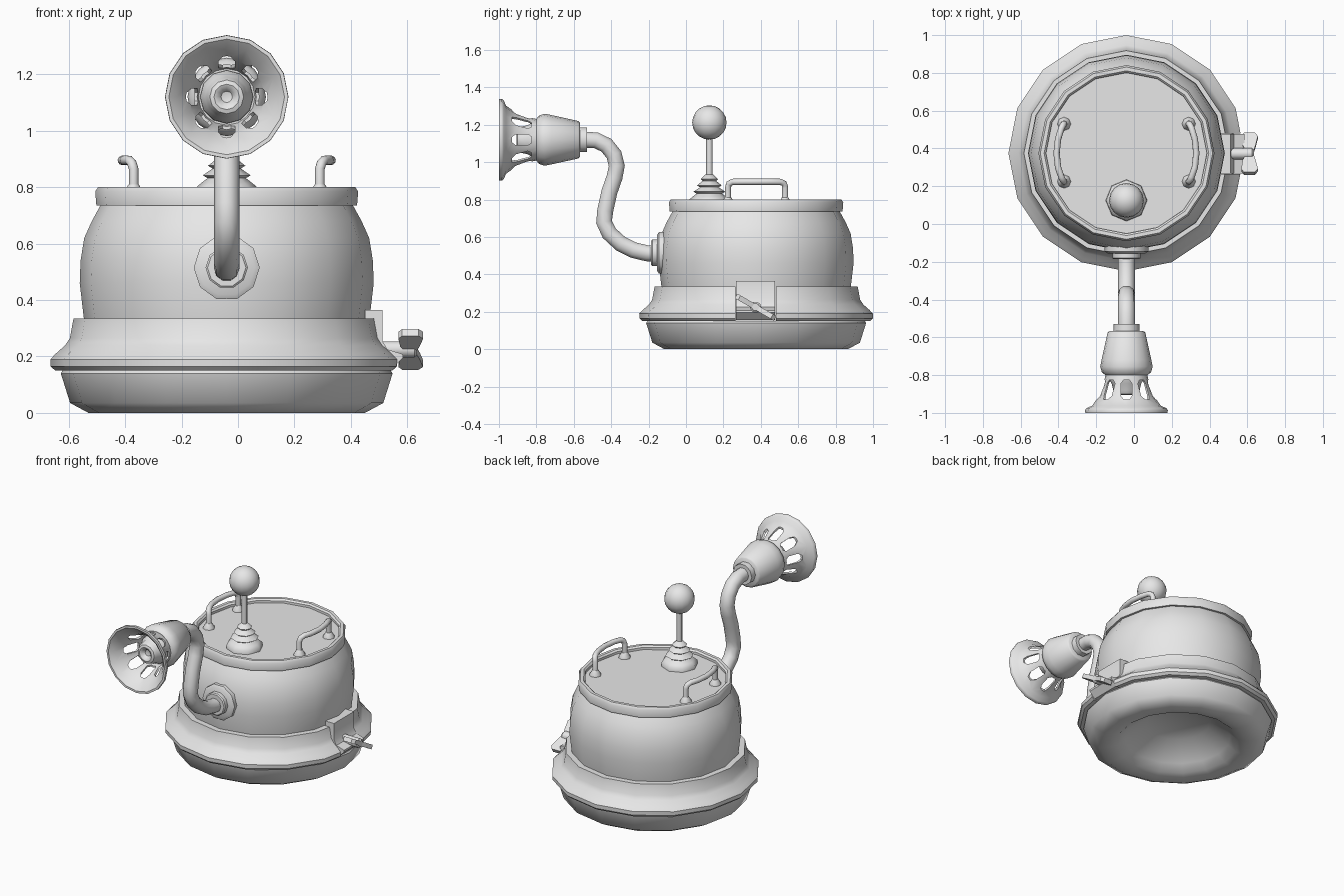
import bpy, bmesh, math
from mathutils import Vector

if "Cube" in bpy.data.objects:
    bpy.data.objects.remove(bpy.data.objects["Cube"])

CX, CY = -0.04, 0.375      # axis of the round pot
HORN_Z = 1.12              # height of the horn axis

grey = bpy.data.materials.new("plain_grey")
grey.diffuse_color = (0.8, 0.8, 0.8, 1)
grey.use_nodes = True
grey.node_tree.nodes["Principled BSDF"].inputs["Base Color"].default_value = grey.diffuse_color


def smooth(ob, angle=40):
    bpy.ops.object.select_all(action='DESELECT')
    ob.select_set(True)
    bpy.context.view_layer.objects.active = ob
    bpy.ops.object.shade_smooth_by_angle(angle=math.radians(angle))


def finish(name, bm, angle=40):
    bmesh.ops.remove_doubles(bm, verts=bm.verts, dist=1e-5)
    bmesh.ops.recalc_face_normals(bm, faces=bm.faces)
    me = bpy.data.meshes.new(name)
    bm.to_mesh(me)
    bm.free()
    me.materials.append(grey)
    ob = bpy.data.objects.new(name, me)
    bpy.context.collection.objects.link(ob)
    smooth(ob, angle)
    return ob


def lathe(name, profile, origin, n=16, axis='z', closed=False, angle=40):
    """Spin (radius, height) points about an axis through origin."""
    bm = bmesh.new()
    rings = []
    for r, h in profile:
        ring = []
        for i in range(n):
            a = 2 * math.pi * i / n
            c, s = r * math.cos(a), r * math.sin(a)
            p = {'z': (c, s, h), 'y': (c, h, s), 'x': (h, c, s)}[axis]
            ring.append(bm.verts.new(Vector(p) + Vector(origin)))
        rings.append(ring)
    pairs = list(zip(rings, rings[1:]))
    if closed:
        pairs.append((rings[-1], rings[0]))
    for a, b in pairs:
        for i in range(n):
            j = (i + 1) % n
            bm.faces.new((a[i], a[j], b[j], b[i]))
    return finish(name, bm, angle)


def prism(bm, pts, offset):
    """Extrude a planar outline by an offset."""
    lo = [bm.verts.new(p) for p in pts]
    hi = [bm.verts.new(Vector(p) + Vector(offset)) for p in pts]
    bm.faces.new(lo)
    bm.faces.new(hi)
    for i in range(len(pts)):
        j = (i + 1) % len(pts)
        bm.faces.new((lo[i], lo[j], hi[j], hi[i]))


def tube(name, pts, radius):
    cu = bpy.data.curves.new(name, 'CURVE')
    cu.dimensions = '3D'
    cu.bevel_depth = radius
    cu.bevel_resolution = 3
    cu.use_fill_caps = True
    sp = cu.splines.new('POLY')
    sp.points.add(len(pts) - 1)
    for p, co in zip(sp.points, pts):
        p.co = (*co, 1)
    cu.materials.append(grey)
    ob = bpy.data.objects.new(name, cu)
    bpy.context.collection.objects.link(ob)
    bpy.ops.object.select_all(action='DESELECT')
    ob.select_set(True)
    bpy.context.view_layer.objects.active = ob
    bpy.ops.object.convert(target='MESH')
    smooth(bpy.context.view_layer.objects.active, 50)


def cut(ob, cutter):
    mod = ob.modifiers.new("cut", 'BOOLEAN')
    mod.operation = 'DIFFERENCE'
    mod.solver = 'EXACT'
    mod.object = cutter
    cutter.hide_render = True
    bpy.ops.object.select_all(action='DESELECT')
    ob.select_set(True)
    bpy.context.view_layer.objects.active = ob
    bpy.ops.object.modifier_apply(modifier=mod.name)
    bpy.data.objects.remove(cutter)
    smooth(ob)


# --- Pot: hollow-bottomed bowl, bulged body, lid ---
pot = (CX, CY, 0)
lathe("base_bowl", [(0, .15), (.2, .15), (.33, .05), (.38, .01), (.43, 0), (.49, 0),
                    (.555, .035), (.588, .14), (.58, .152), (.45, .152)], pot, angle=50)
lathe("pot_body", [(.48, .15), (.5, .3), (.507, .34), (.521, .46), (.518, .54),
                   (.505, .62), (.478, .68), (.445, .74), (.43, .76)], pot)
lathe("lid_rim", [(.425, .735), (.462, .735), (.466, .785), (.456, .8),
                  (.436, .8), (.426, .79)], pot, closed=True)
lathe("lid_plate", [(0, .775), (.435, .775)], pot)

# --- Flared band with a gap for the clamp ---
band = lathe("flared_band", [(.49, .15), (.608, .15), (.624, .165), (.625, .19), (.606, .21),
                             (.572, .24), (.556, .265), (.543, .335), (.49, .335)],
             pot, closed=True)
bm = bmesh.new()
prism(bm, [(.4, .265, .14), (.8, .265, .14), (.8, .265, .4), (.4, .265, .4)], (0, .215, 0))
cut(band, finish("gap_cutter", bm))

# --- Clamp bracket and wing nut ---
bm = bmesh.new()
prism(bm, [(x, .268, z) for x, z in [(.45, .365), (.512, .365), (.512, .255), (.53, .225),
                                     (.585, .208), (.585, .195), (.545, .155), (.45, .155)]],
      (0, .209, 0))
finish("clamp_bracket", bm)
lathe("clamp_screw", [(0, .5), (.03, .5), (.03, .625), (.02, .635), (0, .635)],
      (0, .372, .225), n=10, axis='x')
bm = bmesh.new()
along, across = Vector((0, -.87, .5)), Vector((0, .5, .87))
wing = [(.6, 0), (.575, .045), (.568, .1), (.582, .12), (.64, .12), (.656, .1),
        (.645, .05), (.63, 0)]
for side in (1, -1):
    pts = [Vector((x, .372, .225)) + along * s * side - across * .014 for x, s in wing]
    prism(bm, pts, across * .028)
finish("wing_nut", bm)

# --- Pipe with wall flange ---
spine = (CX, 0, .515)
lathe("pipe_flange", [(0, -.11), (.117, -.11), (.117, -.145), (.1, -.155), (0, -.155)],
      spine, n=10, axis='y')
lathe("pipe_collar", [(0, -.14), (.075, -.14), (.075, -.18), (.068, -.186), (0, -.186)],
      spine, n=10, axis='y')
tube("bent_pipe", [(CX, y, z) for y, z in [
    (-.15, .51), (-.21, .513), (-.28, .53), (-.35, .565), (-.41, .62), (-.438, .68),
    (-.432, .74), (-.41, .84), (-.382, .92), (-.37, .98), (-.385, 1.04), (-.425, 1.09),
    (-.48, 1.117), (-.55, 1.12)]], .045)

# --- Horn: collar, housing, slotted bell, inner core ---
horn = (CX, 0, HORN_Z)
lathe("horn_collar", [(0, -.53), (.068, -.53), (.07, -.58), (0, -.58)], horn, n=10, axis='y')
lathe("horn_housing", [(0, -.567), (.09, -.567), (.1, -.575), (.132, -.72), (.139, -.755),
                       (.13, -.785), (.112, -.8), (0, -.8)], horn, axis='y')
bell = lathe("horn_bell", [(.108, -.785), (.122, -.85), (.145, -.91), (.182, -.962), (.212, -.975),
                           (.219, -.985), (.218, -1), (.205, -1), (.178, -.975), (.134, -.915),
                           (.11, -.85), (.097, -.785)], horn, axis='y', closed=True)
slot = [(-.015, -.825), (.015, -.825), (.029, -.845), (.029, -.91), (.015, -.93),
        (-.015, -.93), (-.029, -.91), (-.029, -.845)]
bm = bmesh.new()
for i in range(8):
    a = i * math.pi / 4
    out = Vector((math.cos(a), 0, math.sin(a)))
    tan = Vector((-math.sin(a), 0, math.cos(a)))
    prism(bm, [Vector(horn) + out * .09 + tan * t + Vector((0, y, 0)) for t, y in slot], out * .16)
cut(bell, finish("slot_cutter", bm))
lathe("horn_core", [(.095, -.79), (.094, -.82), (.078, -.845), (.07, -.88), (.06, -.9),
                    (.045, -.905), (.033, -.9), (.02, -.88), (0, -.875)], horn, n=12, axis='y')

# --- Lid handles with cone feet ---
for side, label in ((1, "right"), (-1, "left")):
    path = [(0, .225, .77), (0, .225, .865), (.006, .23, .885), (.015, .25, .895),
            (.032, .3, .895), (.04, .375, .895), (.032, .45, .895), (.015, .505, .895),
            (.006, .525, .885), (0, .53, .865), (0, .53, .77)]
    tube(label + "_handle", [(CX + side * (.33 + x), y, z) for x, y, z in path], .017)
    for y, end in ((.225, "front"), (.53, "back")):
        lathe(f"{label}_{end}_handle_foot", [(.036, .775), (.034, .785), (.018, .81), (0, .81)],
              (CX + side * .33, y, 0), n=8, angle=50)

# --- Ball antenna on a stepped base ---
mast = (CX, .125, 0)
lathe("antenna_base", [(.11, .775), (.108, .8), (.09, .815), (.068, .832), (.085, .842),
                       (.05, .866), (.066, .876), (.036, .9), (.046, .91), (.02, .935),
                       (0, .935)], mast, n=8, angle=50)
lathe("antenna_rod", [(.017, .92), (.017, 1.14)], mast, n=8, angle=50)
bm = bmesh.new()
bmesh.ops.create_uvsphere(bm, u_segments=16, v_segments=10, radius=.092)
bmesh.ops.translate(bm, verts=bm.verts, vec=(CX, .125, 1.212))
finish("antenna_ball", bm)
